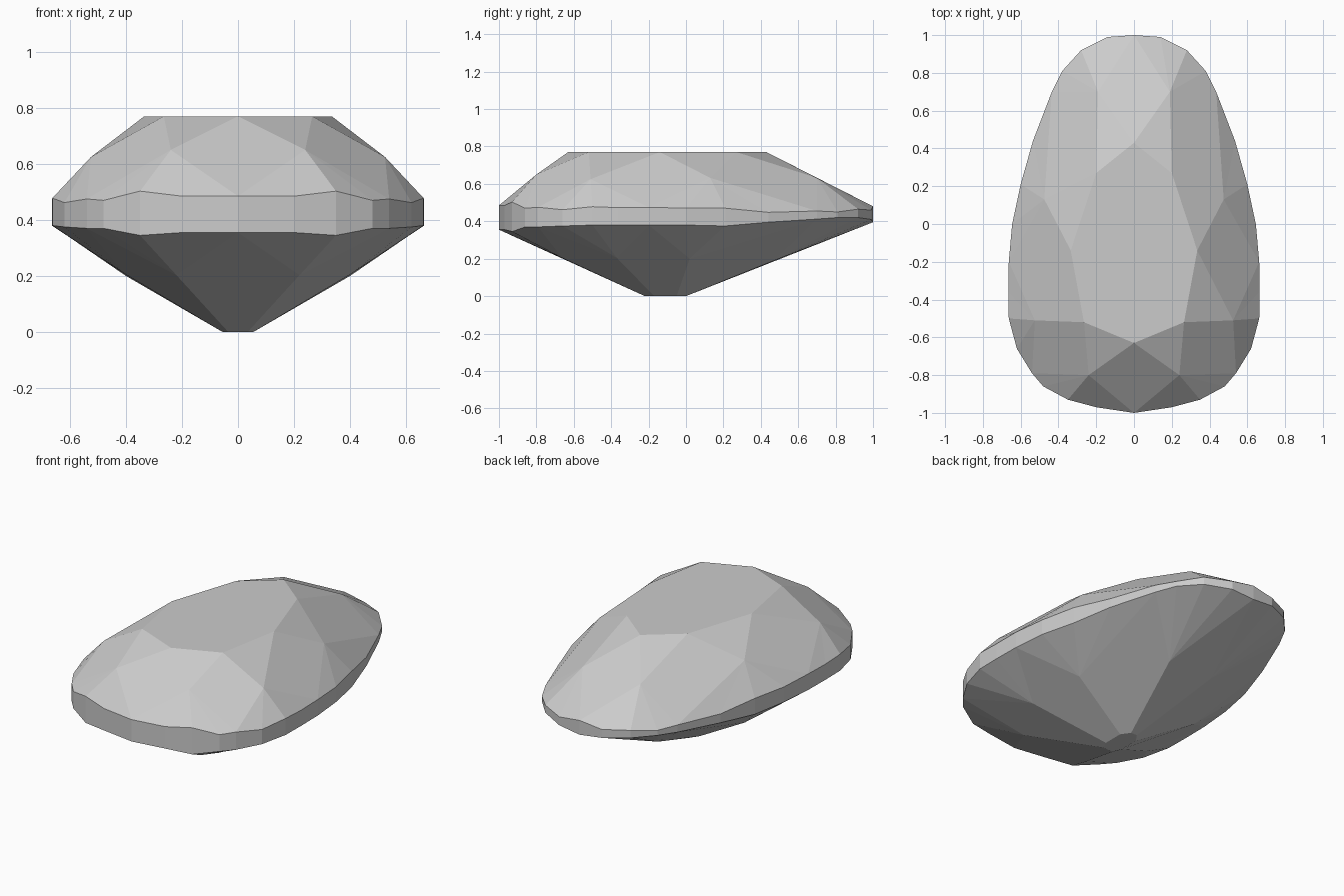
import bpy
import bmesh

cube = bpy.data.objects.get("Cube")
if cube:
    bpy.data.objects.remove(cube, do_unlink=True)

stone = bpy.data.materials.new("grey_stone")
stone.use_nodes = True
GREY = (0.6, 0.6, 0.6, 1)
stone.diffuse_color = GREY
stone.node_tree.nodes["Principled BSDF"].inputs["Base Color"].default_value = GREY

# Half outline of the girdle, front to back: x, y, top z, bottom z
GIRDLE = [
    (0, -1, .485, .355), (.2, -.97, .485, .355), (.35, -.93, .503, .345),
    (.48, -.86, .47, .37), (.54, -.79, .475, .37), (.62, -.66, .462, .375),
    (.663, -.5, .478, .38), (.665, -.36, .473, .38), (.663, -.2, .475, .38),
    (.645, 0, .47, .38), (.6, .21, .47, .375), (.535, .44, .448, .395),
    (.435, .7, .455, .412), (.38, .81, .45, .42), (.28, .92, .465, .42),
    (.14, .99, .46, .41), (0, 1, .48, .395)]
# Right-hand halves of the facet corner rings
TABLE = [(0, -.63), (.265, -.52), (.335, -.14), (.2, .27), (0, .43)]
STAR = [(.24, -.8, .65), (.525, -.51, .625), (.475, .13, .632), (.19, .7, .632)]
PAVILION = [(.22, -.66, .203), (.4, -.37, .205), (.4, .02, .2), (.145, .47, .19)]
CULET = [(.035, -.22), (.055, -.17), (.055, -.05), (.02, 0)]

bm = bmesh.new()


def ring(points):
    """Mirror a half ring across x = 0 and return its closed loop of vertices."""
    half = [p for p in reversed(points) if p[0] > 0]
    return [bm.verts.new(p) for p in points + [(-x, y, z) for x, y, z in half]]


def facet(*verts):
    bm.faces.new(verts)


top = ring([(x, y, t) for x, y, t, b in GIRDLE])
bottom = ring([(x, y, b) for x, y, t, b in GIRDLE])
table = ring([(x, y, .77) for x, y in TABLE])
star = ring(STAR)
pavilion = ring(PAVILION)
culet = ring([(x, y, 0) for x, y in CULET])

# Girdle band
n = len(top)
for i in range(n):
    j = (i + 1) % n
    facet(bottom[i], bottom[j], top[j], top[i])

# Crown and pavilion, one eighth at a time
for k in range(8):
    nxt = (k + 1) % 8
    facet(table[k], star[k], table[nxt])
    facet(table[k], star[k - 1], top[4 * k], star[k])
    facet(culet[k - 1], culet[k], pavilion[k], bottom[4 * k], pavilion[k - 1])
    for i in range(4 * k, 4 * k + 4):
        j = (i + 1) % n
        facet(star[k], top[i], top[j])
        facet(pavilion[k], bottom[j], bottom[i])

# Flat table on top and small flat culet beneath
facet(*table)
facet(*reversed(culet))

bmesh.ops.recalc_face_normals(bm, faces=bm.faces)
mesh = bpy.data.meshes.new("pear_cut_gem")
bm.to_mesh(mesh)
bm.free()
mesh.materials.append(stone)
gem = bpy.data.objects.new("pear_cut_gem", mesh)
bpy.context.collection.objects.link(gem)
